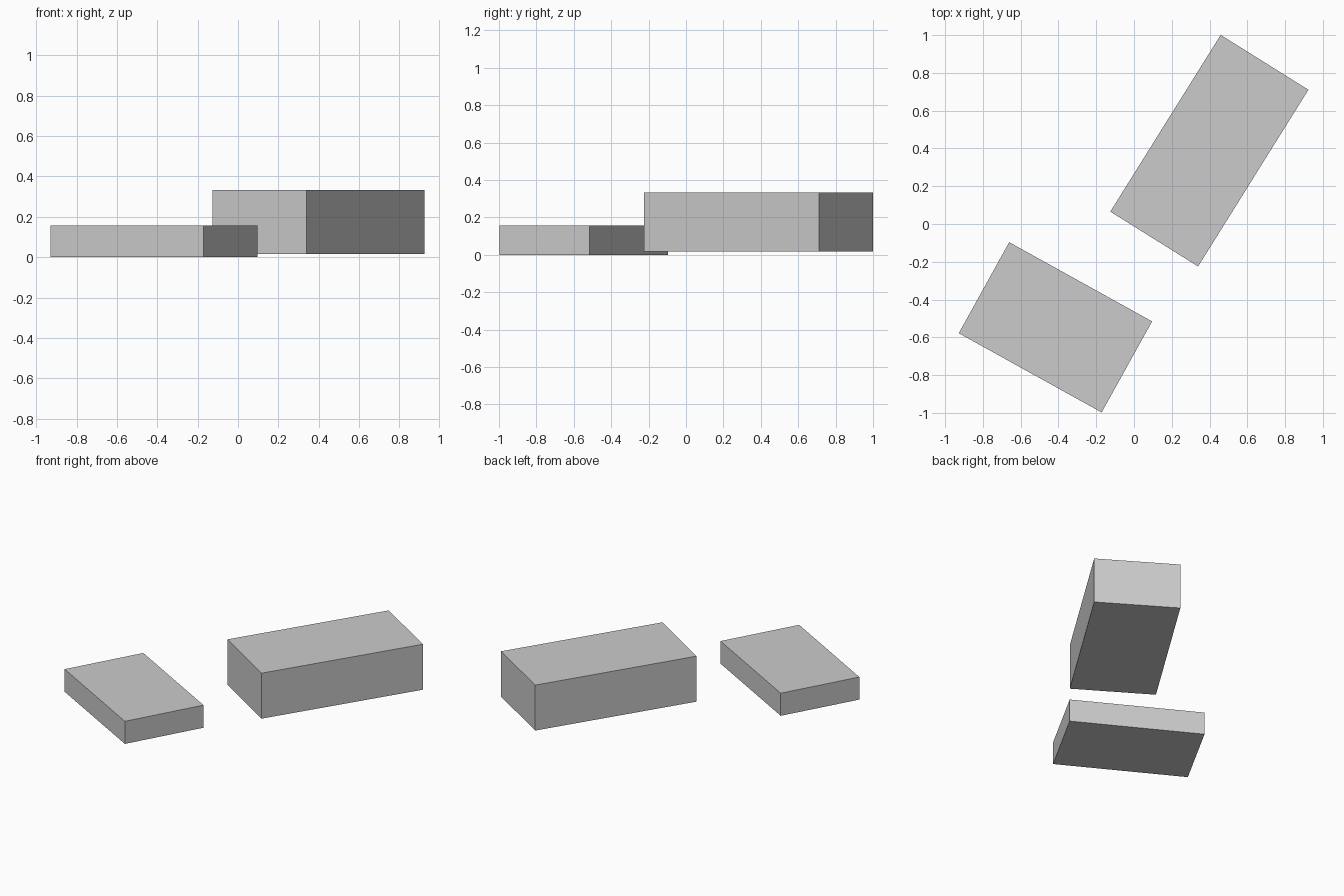
import bpy
import math

# Clear the default cube
if "Cube" in bpy.data.objects:
    bpy.data.objects.remove(bpy.data.objects["Cube"], do_unlink=True)

# Single plain grey material
GREY = (0.6, 0.6, 0.6, 1.0)
grey = bpy.data.materials.new("light_grey")
grey.use_nodes = True
grey.diffuse_color = GREY
grey.node_tree.nodes["Principled BSDF"].inputs["Base Color"].default_value = GREY


def block(name, centre, size, z_range, angle):
    """Box with a plan centre, plan size, height range and turn about z."""
    low, high = z_range
    bpy.ops.mesh.primitive_cube_add(size=1, location=(*centre, (low + high) / 2))
    obj = bpy.context.object
    obj.name = obj.data.name = name
    obj.scale = (*size, high - low)
    bpy.ops.object.transform_apply(location=False, rotation=False, scale=True)
    obj.rotation_euler.z = math.radians(angle)
    obj.data.materials.append(grey)
    return obj


# Tall block at the back, raised slightly
block("tall_block", (0.399, 0.388), (1.103, 0.548), (0.017, 0.333), 58.0)

# Low block at the front
block("low_block", (-0.416, -0.547), (0.865, 0.551), (0.0, 0.157), -29.0)
